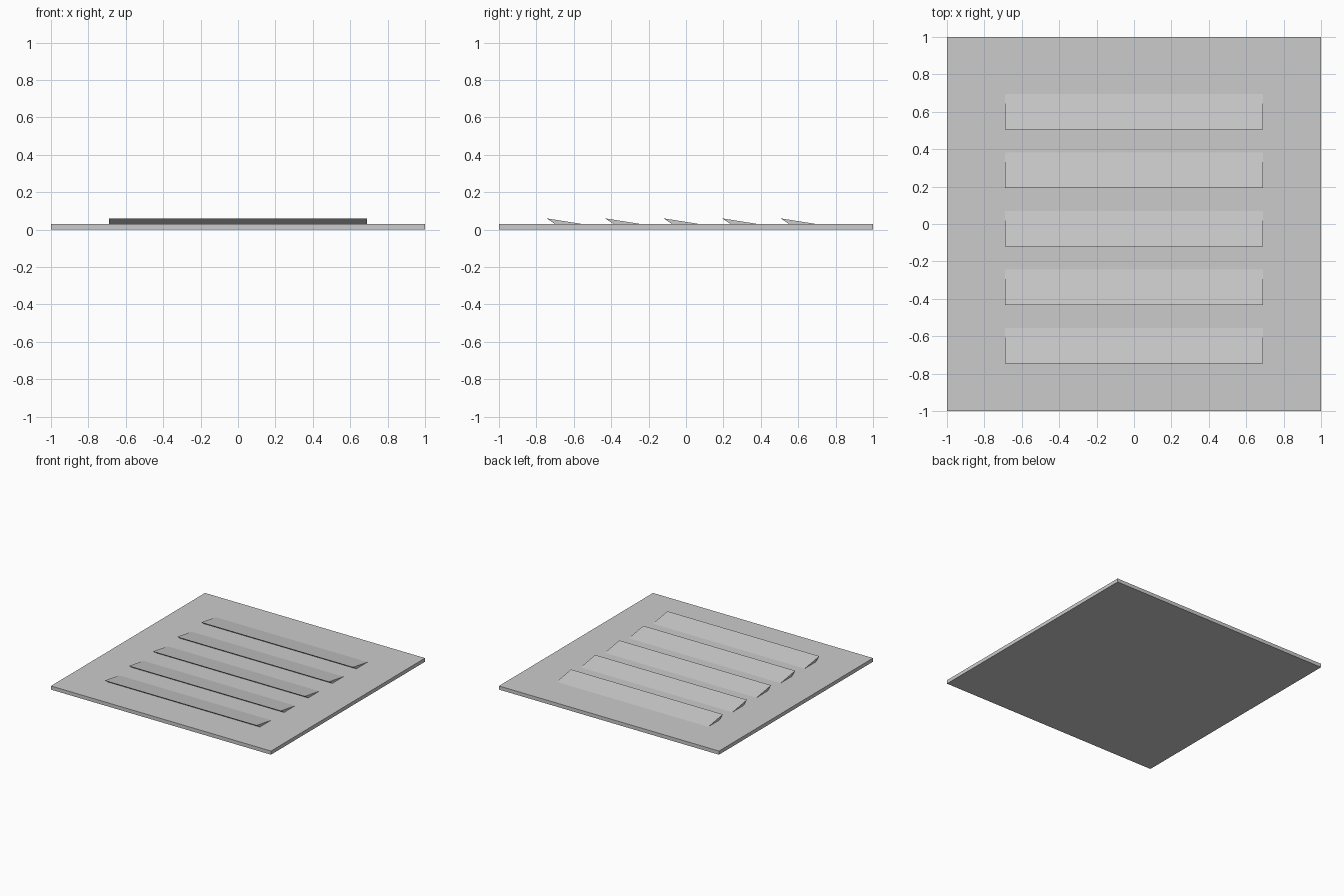
import bpy
import bmesh

if "Cube" in bpy.data.objects:
    bpy.data.objects.remove(bpy.data.objects["Cube"])

PLATE_T = 0.03      # plate thickness
HALF_W = 0.69       # louvre half width
TIP_Y, PITCH, COUNT = -0.745, 0.3128, 5


def prism(name, profile, half_width):
    """Extrude a (y, z) profile symmetrically along x."""
    bm = bmesh.new()
    face = bm.faces.new([bm.verts.new((-half_width, y, z)) for y, z in profile])
    ext = bmesh.ops.extrude_face_region(bm, geom=[face])
    verts = [v for v in ext["geom"] if isinstance(v, bmesh.types.BMVert)]
    bmesh.ops.translate(bm, verts=verts, vec=(2 * half_width, 0, 0))
    bmesh.ops.recalc_face_normals(bm, faces=bm.faces)
    mesh = bpy.data.meshes.new(name)
    bm.to_mesh(mesh)
    bm.free()
    obj = bpy.data.objects.new(name, mesh)
    bpy.context.collection.objects.link(obj)
    return obj


# Flat square base plate
plate = prism("vent_plate", [(-1, 0), (1, 0), (1, PLATE_T), (-1, PLATE_T)], 1)

# Raised louvres: undercut front lip, long shallow slope back into the plate
for i in range(COUNT):
    y = TIP_Y + i * PITCH
    louvre = prism(f"louvre_{i + 1}",
                   [(y, 0.06), (y + 0.045, PLATE_T), (y + 0.06, 0.02),
                    (y + 0.19, 0.02), (y + 0.19, PLATE_T)], HALF_W)

    # Fuse each louvre into the plate
    mod = plate.modifiers.new(louvre.name, 'BOOLEAN')
    mod.operation = 'UNION'
    mod.solver = 'EXACT'
    mod.object = louvre
    bpy.context.view_layer.objects.active = plate
    bpy.ops.object.modifier_apply(modifier=mod.name)
    bpy.data.objects.remove(louvre)
